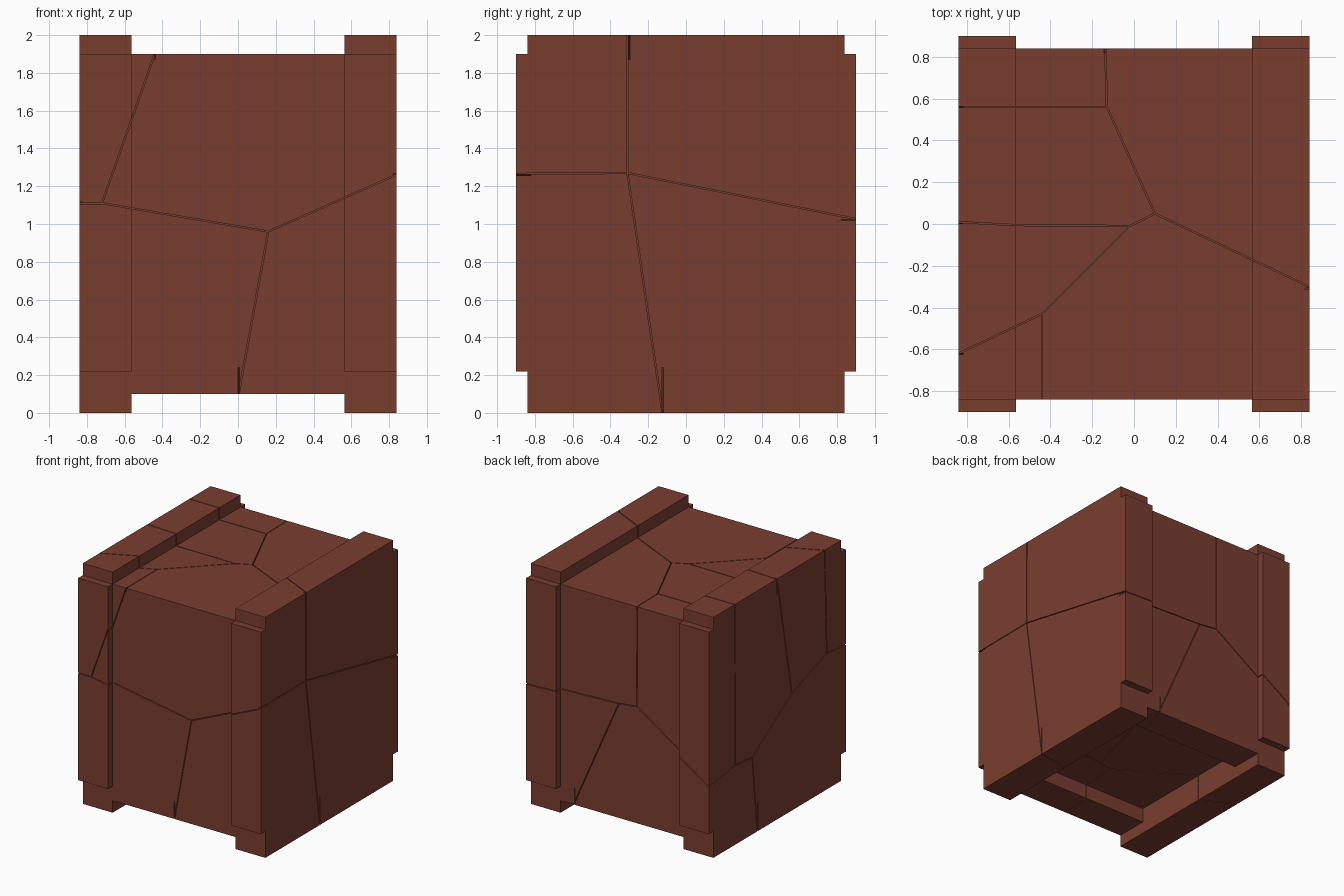
import bpy, bmesh, math
from mathutils import Vector

if "Cube" in bpy.data.objects:
    bpy.data.objects.remove(bpy.data.objects["Cube"])

W, IN, TOP, LOW, HIGH = 0.84, 0.565, 2.0, 0.1, 1.9   # half width, batten edge, heights
POST = 0.9                                           # outer face of corner posts
GAP = 0.003                                          # half width of a crack

wood = bpy.data.materials.new("reddish_brown_wood")
wood.diffuse_color = (0.195, 0.048, 0.03, 1)
wood.use_nodes = True
wood.node_tree.nodes["Principled BSDF"].inputs["Base Color"].default_value = wood.diffuse_color


def prism(name, pts, vec):
    """Extrude a closed polygon along a vector."""
    bm = bmesh.new()
    face = bm.faces.new([bm.verts.new(p) for p in pts])
    ext = bmesh.ops.extrude_face_region(bm, geom=[face])
    verts = [g for g in ext["geom"] if isinstance(g, bmesh.types.BMVert)]
    bmesh.ops.translate(bm, verts=verts, vec=vec)
    bmesh.ops.recalc_face_normals(bm, faces=bm.faces)
    me = bpy.data.meshes.new(name)
    bm.to_mesh(me)
    bm.free()
    me.materials.append(wood)
    ob = bpy.data.objects.new(name, me)
    bpy.context.collection.objects.link(ob)
    return ob


def box(name, x0, x1, y0, y1, z0, z1):
    return prism(name, [(x0, y0, z0), (x1, y0, z0), (x1, y1, z0), (x0, y1, z0)],
                 (0, 0, z1 - z0))


def combine(target, tool, operation):
    """Boolean a tool into the target, then delete the tool."""
    mod = target.modifiers.new("bool", "BOOLEAN")
    mod.operation, mod.object, mod.solver = operation, tool, "EXACT"
    bpy.context.view_layer.update()
    dg = bpy.context.evaluated_depsgraph_get()
    me = bpy.data.meshes.new_from_object(target.evaluated_get(dg))
    target.modifiers.clear()
    target.data = me
    bpy.data.objects.remove(tool)


# Crate block with two battens on the top and two runners underneath
half = [(IN, LOW), (IN, 0), (W, 0), (W, TOP), (IN, TOP), (IN, HIGH)]
outline = half + [(-x, z) for x, z in reversed(half)]
crate = prism("cracked_crate", [(x, -W, z) for x, z in outline], (0, 2 * W, 0))

# Corner posts on the front and back
for sx in (-1, 1):
    for sy in (-1, 1):
        xs, ys = sorted((sx * IN, sx * W)), sorted((sy * 0.7, sy * POST))
        combine(crate, box("post", *xs, *ys, 0.22, HIGH), "UNION")

# Recessed floor between the runners
combine(crate, box("recess", -IN, IN, -IN, IN, 0.0, 0.22), "DIFFERENCE")

# Merge flush faces
bm = bmesh.new()
bm.from_mesh(crate.data)
bmesh.ops.remove_doubles(bm, verts=bm.verts, dist=1e-4)
bmesh.ops.dissolve_limit(bm, angle_limit=math.radians(1), verts=bm.verts, edges=bm.edges)
bm.to_mesh(crate.data)
bm.free()

# Crack paths: side -> (axis, near depth, far depth, polylines in the other two axes)
cracks = {
    "front": (1, -0.95, -0.82, [
        [(-0.86, 1.11), (-0.72, 1.11), (0.16, 0.96), (0.86, 1.27)],
        [(-0.72, 1.11), (-0.43, 1.93)],
        [(0.16, 0.96), (0.0, 0.08)]]),
    "back": (1, 0.82, 0.95, [
        [(0.86, 1.02), (0.03, 1.05), (-0.136, 1.07), (-0.86, 0.60)],
        [(-0.136, 1.07), (-0.14, 1.93)],
        [(0.03, 1.05), (0.455, 0.08)]]),
    "right": (0, 0.82, 0.88, [
        [(-0.93, 1.265), (-0.31, 1.27), (0.93, 1.02)],
        [(-0.31, 1.27), (-0.31, 2.03)],
        [(-0.31, 1.27), (-0.12, -0.03)]]),
    "left": (0, -0.88, -0.82, [
        [(-0.93, 1.11), (-0.65, 1.13), (-0.19, 0.975), (0.33, 0.64), (0.55, 0.66), (0.93, 0.61)],
        [(-0.19, 0.975), (0.01, 2.03)],
        [(-0.65, 1.13), (-0.62, 2.03)],
        [(0.55, 0.66), (0.56, 2.03)],
        [(0.33, 0.64), (0.26, -0.03)]]),
    "top": (2, 1.87, 2.05, [
        [(-0.86, -0.63), (-0.44, -0.43), (-0.02, -0.01), (0.10, 0.05), (0.86, -0.31)],
        [(-0.44, -0.43), (-0.44, -0.93)],
        [(-0.02, -0.01), (-0.57, -0.005), (-0.86, 0.01)],
        [(0.10, 0.05), (-0.13, 0.56), (-0.14, 0.93)],
        [(-0.13, 0.56), (-0.86, 0.56)]]),
    "underside": (2, -0.05, 0.24, [
        [(0.86, -0.12), (0.03, -0.25), (-0.56, 0.11), (-0.86, 0.27)],
        [(0.03, -0.25), (0.0, -0.93)],
        [(0.15, -0.231), (0.46, 0.93)]]),
}

# Cut each crack segment as a thin slit
for side, (axis, near, far, paths) in cracks.items():
    for path in paths:
        for a, b in zip(path, path[1:]):
            a, b = Vector(a), Vector(b)
            d = (b - a).normalized()
            n = Vector((-d.y, d.x)) * GAP
            a, b = a - d * GAP, b + d * GAP
            pts = []
            for p in (a + n, b + n, b - n, a - n):
                c = list(p)
                c.insert(axis, near)
                pts.append(c)
            vec = [0, 0, 0]
            vec[axis] = far - near
            combine(crate, prism("crack", pts, vec), "DIFFERENCE")

for poly in crate.data.polygons:
    poly.use_smooth = False
    poly.material_index = 0
crate.data.materials.clear()
crate.data.materials.append(wood)
